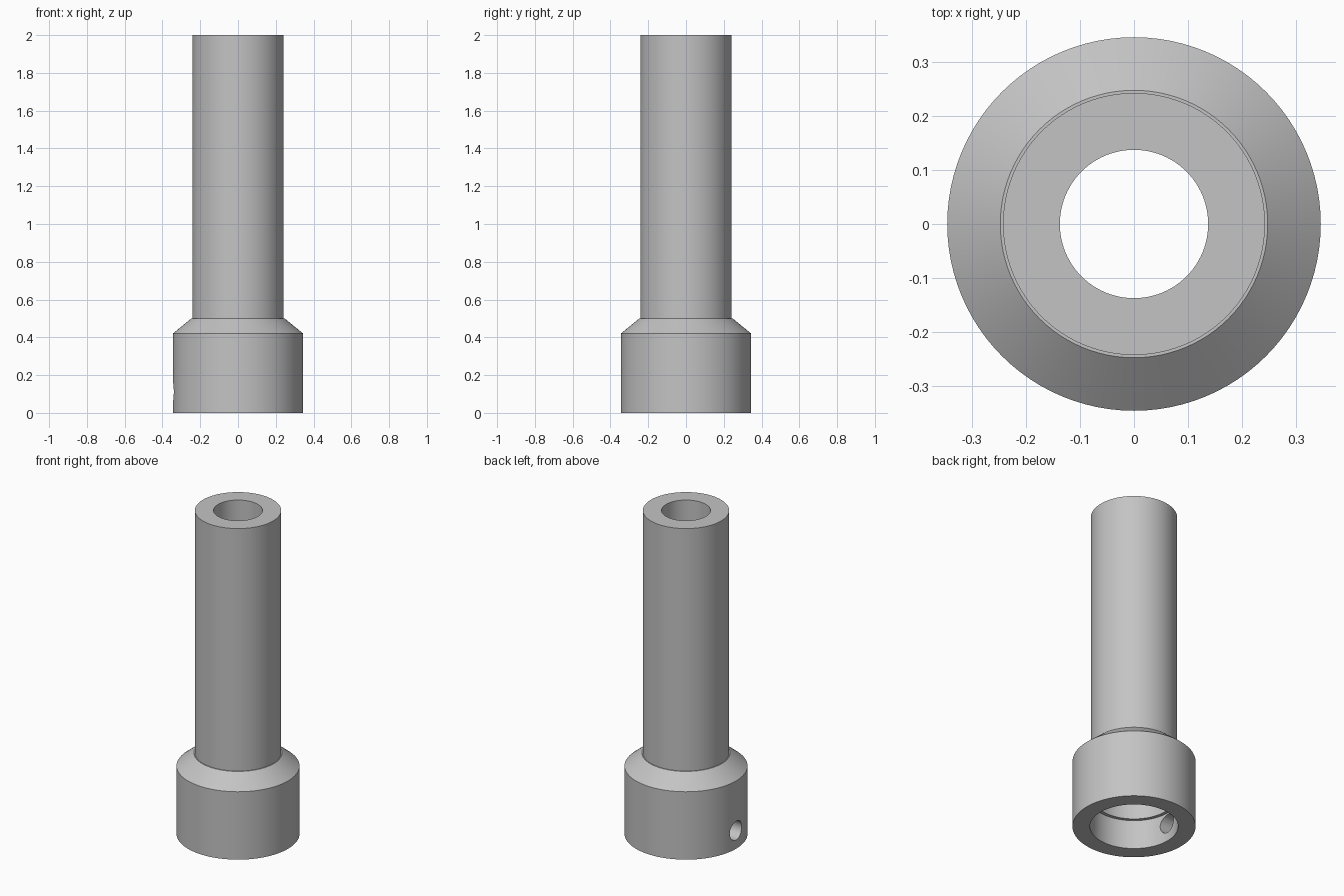
import bpy, bmesh, math
from mathutils import Matrix

cube = bpy.data.objects.get("Cube")
if cube:
    bpy.data.objects.remove(cube, do_unlink=True)

SEGMENTS = 96

# Plain grey metal
metal = bpy.data.materials.new("grey metal")
metal.use_nodes = True
colour = (0.55, 0.55, 0.55, 1)
metal.diffuse_color = colour
metal.node_tree.nodes["Principled BSDF"].inputs["Base Color"].default_value = colour


def make_object(name, bm):
    bmesh.ops.recalc_face_normals(bm, faces=bm.faces)
    mesh = bpy.data.meshes.new(name)
    bm.to_mesh(mesh)
    bm.free()
    mesh.materials.append(metal)
    obj = bpy.data.objects.new(name, mesh)
    bpy.context.collection.objects.link(obj)
    return obj


def lathe(name, profile):
    """Revolve a closed (radius, height) profile around z."""
    bm = bmesh.new()
    verts = [bm.verts.new((r, 0, z)) for r, z in profile]
    edges = [bm.edges.new((verts[i - 1], verts[i])) for i in range(len(verts))]
    bmesh.ops.spin(bm, geom=verts + edges, cent=(0, 0, 0), axis=(0, 0, 1),
                   angle=math.tau, steps=SEGMENTS, use_merge=True)
    bmesh.ops.remove_doubles(bm, verts=bm.verts, dist=1e-5)
    return make_object(name, bm)


# Hollow shaft with a chamfered collar and a stepped socket underneath
outside = [(0.345, 0), (0.345, 0.42), (0.247, 0.5), (0.242, 0.5), (0.242, 2)]
inside = [(0.137, 2), (0.137, 0.42), (0.227, 0.42), (0.227, 0.18),
          (0.247, 0.18), (0.247, 0)]
sleeve = lathe("collared_sleeve", outside + inside)

# Round pin hole through one side of the collar
bm = bmesh.new()
bmesh.ops.create_cone(bm, cap_ends=True, segments=32, radius1=0.058,
                      radius2=0.058, depth=0.3,
                      matrix=Matrix.Translation((-0.3, 0, 0.112))
                      @ Matrix.Rotation(math.pi / 2, 4, "Y"))
cutter = make_object("pin_hole_cutter", bm)
cutter.hide_render = True

cut = sleeve.modifiers.new("pin hole", "BOOLEAN")
cut.operation = "DIFFERENCE"
cut.solver = "EXACT"
cut.object = cutter

bpy.ops.object.select_all(action="DESELECT")
sleeve.select_set(True)
bpy.context.view_layer.objects.active = sleeve
bpy.ops.object.modifier_apply(modifier=cut.name)
bpy.data.objects.remove(cutter, do_unlink=True)
bpy.ops.object.shade_smooth_by_angle(angle=math.radians(30))
